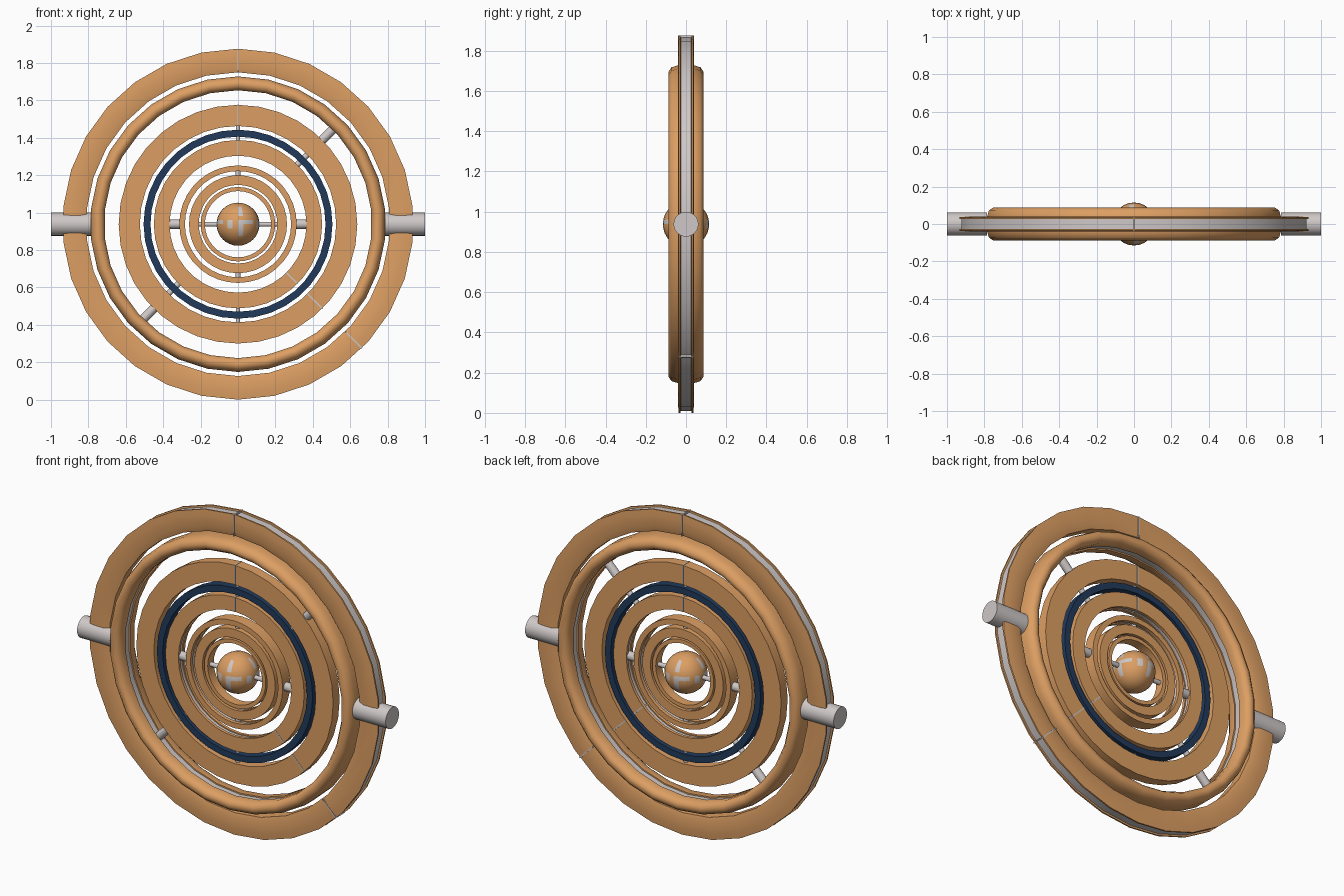
import bpy, bmesh, math
from mathutils import Matrix, Vector

if "Cube" in bpy.data.objects:
    bpy.data.objects.remove(bpy.data.objects["Cube"])

ZC = 0.938      # height of the common centre
SIDES = 30


def mat(name, rgb):
    m = bpy.data.materials.new(name)
    m.diffuse_color = (*rgb, 1)
    m.use_nodes = True
    m.node_tree.nodes["Principled BSDF"].inputs["Base Color"].default_value = m.diffuse_color
    return m


COPPER = mat("copper", (0.72, 0.345, 0.125))
SILVER = mat("silver", (0.62, 0.58, 0.57))
NAVY = mat("navy", (0.015, 0.042, 0.105))


def finish(name, bm, mats, smooth=None):
    bmesh.ops.recalc_face_normals(bm, faces=bm.faces)
    me = bpy.data.meshes.new(name)
    bm.to_mesh(me)
    bm.free()
    for m in mats:
        me.materials.append(m)
    ob = bpy.data.objects.new(name, me)
    bpy.context.collection.objects.link(ob)
    if smooth:
        bpy.ops.object.select_all(action='DESELECT')
        ob.select_set(True)
        bpy.context.view_layer.objects.active = ob
        bpy.ops.object.shade_smooth_by_angle(angle=math.radians(smooth))
    return ob


def ring(name, profile, mats=(COPPER, SILVER), smooth=None, sides=SIDES):
    """Spin a closed (radius, y, material of next side) profile about the y axis."""
    bm = bmesh.new()
    loops = []
    for i in range(sides):
        a = math.pi / 2 + 2 * math.pi * i / sides
        loops.append([bm.verts.new((r * math.cos(a), y, ZC + r * math.sin(a)))
                      for r, y, _ in profile])
    n = len(profile)
    for i in range(sides):
        p, q = loops[i], loops[(i + 1) % sides]
        for j in range(n):
            k = (j + 1) % n
            f = bm.faces.new((p[j], p[k], q[k], q[j]))
            f.material_index = profile[j][2]
    return finish(name, bm, mats, smooth)


def flat_ring(name, r0, r1, w, groove=0.0, mats=(COPPER, SILVER)):
    """Rectangular ring, optionally with a silver groove on the inner side."""
    prof = [(r1, -w, 0), (r1, w, 0), (r0, w, 0)]
    if groove:
        prof += [(r0, groove, 0), (r0 + 0.006, groove, 1),
                 (r0 + 0.006, -groove, 0), (r0, -groove, 0)]
    prof += [(r0, -w, 0)]
    ring(name, prof, mats, 35, 36)


def pin(name, angle, r0, r1, rad):
    """Radial cylinder in the plane of the rings."""
    bm = bmesh.new()
    d = Vector((math.cos(math.radians(angle)), 0, math.sin(math.radians(angle))))
    m = Matrix.Translation(Vector((0, 0, ZC)) + d * (r0 + r1) / 2) @ \
        d.to_track_quat('Z', 'Y').to_matrix().to_4x4()
    bmesh.ops.create_cone(bm, cap_ends=True, segments=24, radius1=rad,
                          radius2=rad, depth=r1 - r0, matrix=m)
    finish(name, bm, [SILVER], 40)


def seam(name, angle, r0, r1, w):
    """Thin silver joint across a ring."""
    bm = bmesh.new()
    m = Matrix.Translation((0, 0, ZC)) @ \
        Matrix.Rotation(-math.radians(angle), 4, 'Y') @ \
        Matrix.Translation(((r0 + r1) / 2, 0, 0)) @ \
        Matrix.Diagonal((r1 - r0, 2 * w, 0.007, 1))
    bmesh.ops.create_cube(bm, size=1, matrix=m)
    finish(name, bm, [SILVER])


# Outer ring with a silver channel around its rim
ring("outer_ring", [
    (0.938, -0.036, 0), (0.938, -0.027, 0), (0.928, -0.026, 1), (0.928, 0.026, 0),
    (0.938, 0.027, 0), (0.938, 0.036, 0), (0.905, 0.039, 0), (0.845, 0.039, 0),
    (0.812, 0.03, 0), (0.812, -0.03, 0), (0.845, -0.039, 0), (0.905, -0.039, 0)],
    smooth=50)

# Wide second ring with a silver channel on the inside
ring("second_ring", [
    (0.79, -0.04, 0), (0.79, 0.04, 0), (0.78, 0.072, 0), (0.757, 0.088, 0),
    (0.733, 0.083, 0), (0.716, 0.06, 0), (0.716, 0.02, 0), (0.724, 0.02, 1),
    (0.724, -0.02, 0), (0.716, -0.02, 0), (0.716, -0.06, 0), (0.733, -0.083, 0),
    (0.757, -0.088, 0), (0.78, -0.072, 0)], smooth=50)

# Flat nested rings
flat_ring("third_ring", 0.525, 0.638, 0.03)
flat_ring("navy_ring", 0.468, 0.505, 0.03, mats=(NAVY,))
flat_ring("fourth_ring", 0.366, 0.45, 0.03, 0.012)
flat_ring("fifth_ring", 0.284, 0.314, 0.035, 0.012)
flat_ring("sixth_ring", 0.21, 0.262, 0.03, 0.01)
flat_ring("inner_ring", 0.177, 0.199, 0.028)

# Main axles and the smaller pivots between the rings (opposite pairs)
for label, angle, r0, r1, rad in [
        ("axle", 0, 0.785, 1.0, 0.062),
        ("second_pivot", 45, 0.6, 0.722, 0.024),
        ("third_pivot", 45, 0.445, 0.535, 0.016),
        ("fourth_pivot", 90, 0.445, 0.535, 0.012),
        ("fifth_pivot", 0, 0.31, 0.37, 0.025),
        ("sixth_pivot", 90, 0.255, 0.29, 0.014),
        ("core_pivot", 0, 0.1, 0.215, 0.013)]:
    for side, turn in (("a", 0), ("b", 180)):
        pin(f"{label}_{side}", angle + turn, r0, r1, rad)

# Silver joints
for angle in (90, -45):
    seam(f"outer_joint_{angle}", angle, 0.811, 0.937, 0.0405)
    seam(f"third_joint_{angle}", angle, 0.524, 0.639, 0.0315)
    seam(f"fourth_joint_{angle}", angle, 0.365, 0.451, 0.0315)

# Core ball with stepped silver inlays
bm = bmesh.new()
bmesh.ops.create_uvsphere(bm, u_segments=24, v_segments=16, radius=0.115,
                          matrix=Matrix.Translation((0, 0, ZC)))
for f in bm.faces:
    c = f.calc_center_median()
    col = int((math.degrees(math.atan2(c.y, c.x)) + 360) % 360 // 15)
    row = int(math.acos(max(-1, min(1, (c.z - ZC) / 0.115))) / math.pi * 16)
    upright = col % 6 == 0 and (3 <= row <= 5 or 7 <= row <= 10)
    across = row == 7 and col % 6 in (1, 2, 4)
    step = row == 8 and col % 6 == 4
    f.material_index = 1 if upright or across or step else 0
finish("core_ball", bm, [COPPER, SILVER], 40)
